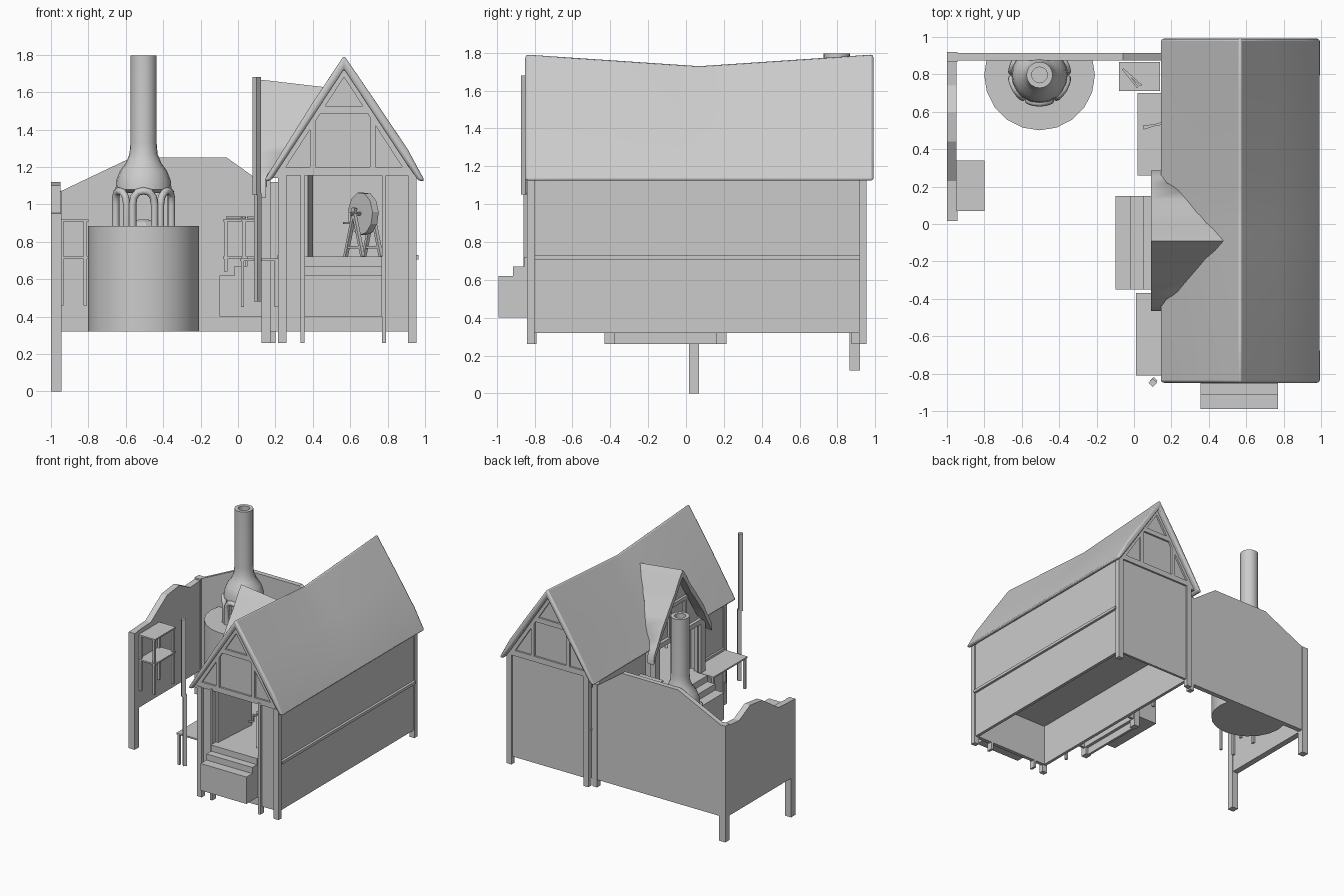
import bpy, bmesh
from math import sin, cos, pi, radians
from mathutils import Vector, Matrix

if "Cube" in bpy.data.objects:
    bpy.data.objects.remove(bpy.data.objects["Cube"])


def loft(name, rings, smooth=False, bevel=0):
    """Skin a solid through closed rings of equal length."""
    bm = bmesh.new()
    vs = [[bm.verts.new(p) for p in r] for r in rings]
    n = len(vs[0])
    for a, b in zip(vs, vs[1:]):
        for i in range(n):
            bm.faces.new((a[i], a[(i + 1) % n], b[(i + 1) % n], b[i]))
    bm.faces.new(vs[0])
    bm.faces.new(vs[-1])
    bmesh.ops.recalc_face_normals(bm, faces=bm.faces)
    me = bpy.data.meshes.new(name)
    bm.to_mesh(me)
    bm.free()
    ob = bpy.data.objects.new(name, me)
    bpy.context.collection.objects.link(ob)
    if bevel:
        m = ob.modifiers.new("Bevel", 'BEVEL')
        m.width, m.segments, m.limit_method = bevel, 2, 'ANGLE'
        m.angle_limit = radians(50)
    if smooth:
        bpy.ops.object.select_all(action='DESELECT')
        bpy.context.view_layer.objects.active = ob
        ob.select_set(True)
        bpy.ops.object.shade_smooth_by_angle(angle=radians(40))
    return ob


def prism_y(name, pts, y0, y1):
    return loft(name, [[(x, y, z) for x, z in pts] for y in (y0, y1)])


def prism_x(name, pts, x0, x1):
    return loft(name, [[(x, y, z) for y, z in pts] for x in (x0, x1)])


def box(name, x0, x1, y0, y1, z0, z1):
    return prism_y(name, [(x0, z0), (x1, z0), (x1, z1), (x0, z1)], y0, y1)


def bar(name, p, q, r, sides=4):
    """Straight rod between two points."""
    p, q = Vector(p), Vector(q)
    rot = (q - p).to_track_quat('Z', 'Y')
    circ = [rot @ Vector((r * cos(2 * pi * i / sides + pi / 4), r * sin(2 * pi * i / sides + pi / 4), 0))
            for i in range(sides)]
    return loft(name, [[c + e for c in circ] for e in (p, q)])


def notch(a0, a1, z0, z1, b0, b1, zb):
    """Wall outline with a doorway open at the top."""
    return [(a0, z0), (a1, z0), (a1, z1), (b1, z1), (b1, zb), (b0, zb), (b0, z1), (a0, z1)]


# House walls and floor
prism_y("front_wall", notch(.23, .94, .32, 1.17, .355, .77, .72), -.82, -.79)
box("back_wall", .23, .94, .92, .94, .32, 1.17)
box("right_wall", .92, .945, -.82, .94, .32, 1.15)
prism_x("left_wall", notch(-.82, .94, .32, 1.19, -.36, .16, .72), .225, .25)
box("floor", .23, .94, -.81, .93, .66, .72)
box("right_rail", .94, .965, -.8, .92, .705, .728)
box("left_rail_front", .21, .23, -.8, -.41, .705, .728)
box("left_rail_back", .21, .23, .2, .92, .705, .728)
for i, x in enumerate((.215, .91)):
    for j, y in enumerate((-.84, .915)):
        box(f"corner_post_{i}{j}", x, x + .045, y, y + .04, .26, 1.16)
for i, x in enumerate((.335, .77)):
    box(f"door_post_{i}", x, x + .02, -.84, -.79, .26, 1.17)
door = box("open_door", 0, .4, -.012, .012, .72, 1.16)
door.matrix_world = Matrix.Translation((.362, -.79, 0)) @ Matrix.Rotation(radians(86), 4, 'Z')

# Timbered gables at both ends
for side, y in (("front", -.82), ("back", .92)):
    ya, yb = y - .015, y + .035
    prism_y(side + "_gable", [(.22, 1.16), (.93, 1.16), (.567, 1.73)], y, y + .02)
    prism_y(side + "_tie_beam", [(.18, 1.155), (.96, 1.155), (.925, 1.2), (.215, 1.2)], ya, yb)
    box(side + "_collar_beam", .41, .725, ya, yb, 1.485, 1.525)
    for s in (-1, 1):
        xc = .56 + s * .16
        box(f"{side}_stud_{s}", xc - .015, xc + .015, ya, yb, 1.2, 1.49)
        prism_y(f"{side}_rafter_{s}", [(.567, 1.735), (.567 + s * .385, 1.14), (.567 + s * .35, 1.14), (.567, 1.68)],
                ya, yb)

# Sagging main roof
outer = [(.138, 1.125), (.25, 1.305), (.39, 1.53), (.567, 1.797), (.76, 1.515), (.91, 1.29), (.999, 1.125)]
inner = [(.965, 1.125), (.88, 1.25), (.567, 1.725), (.27, 1.27), (.175, 1.125)]
rings = []
for y in (-.85, -.6, -.3, -.05, .07, .2, .45, .7, .992):
    sag = .092 * (1 - abs(y - .07) / .92)
    rings.append([(x, y, 1.13 + (z - 1.13) * (1 - sag)) for x, z in outer + inner])
loft("main_roof", rings, smooth=True, bevel=.014)

# Dormer porch on the left side
prism_x("porch_wall", notch(-.41, .2, .32, 1.12, -.36, .16, .72), .15, .18)
for i, y in enumerate((-.42, .17)):
    box(f"porch_side_{i}", .16, .23, y + .015, y + .035, .32, 1.12)
    box(f"porch_post_{i}", .125, .175, y - .01, y + .045, .26, 1.13)
box("porch_floor", .15, .24, -.4, .19, .66, .72)
box("porch_sill", .135, .155, -.4, .19, .26, .4)
prism_x("dormer_gable", [(-.4, 1.12), (.22, 1.12), (-.09, 1.6)], .15, .17)
prism_x("dormer_beam", [(-.415, 1.11), (.235, 1.11), (.205, 1.15), (-.385, 1.15)], .125, .175)
box("dormer_collar", .13, .17, -.21, .03, 1.38, 1.41)
for i, y in enumerate((-.2, .0)):
    box(f"dormer_stud_{i}", .13, .17, y, y + .025, 1.14, 1.38)
half = []
for d, w, b in zip([0, .05, .1, .15, .22, .27, .31, .345, .375],
                   [0, .01, .0, .012, .022, .03, .012, .01, 0],
                   [0, .0, .02, .0, .01, .02, .0, .01, 0]):
    z = 1.67 - 1.54 * d + w
    half.append((d, z, max(.15, .16 + (z - .045 - 1.135) / 1.54 + b)))
rings = []
for s, d, z, xb in [(-1, *h) for h in half[:0:-1]] + [(1, *h) for h in half]:
    y, zb = -.09 + s * d, z - .045 * (1 - d / .375)
    rings.append([(.092, y, z), (xb, y, zb), (xb, y, zb - .055), (.092, y, z - .06)])
loft("dormer_roof", rings, smooth=True)

# Steps at both doors
for i, (e, z0, z1) in enumerate(((.16, .4, .62), (.085, .6, .67), (.025, .65, .72))):
    box(f"front_step_{i}", .355, .77, -.83 - e, -.8, z0, z1)
for i, (x, z0, z1) in enumerate(((-.1, .4, .62), (-.02, .6, .67), (.05, .65, .72))):
    box(f"side_step_{i}", x, .16, -.35, .15, z0, z1)

# Yard walls and their posts
prism_y("yard_back_wall", [(-.98, .32), (.23, .32), (.23, 1.05), (.15, 1.1), (-.06, 1.25), (-.57, 1.25), (-.98, 1.055)],
        .875, .915)
prism_x("yard_left_wall", [(.03, .32), (.9, .32), (.9, 1.06), (.74, 1.05), (.6, 1.12), (.44, 1.1), (.23, .96), (.03, .95)],
        -1, -.95)
box("yard_end_post", -1, -.945, .015, .07, 0, .95)
box("yard_corner_post", -1, -.945, .865, .92, .12, 1.07)
box("yard_house_post", .16, .2, .875, .92, .26, 1.1)


# Two-tier shelves and a bench
def shelf(name, x0, x1, y0, y1, tiers, foot):
    for i, z in enumerate(tiers):
        box(f"{name}_board_{i}", x0, x1, y0, y1, z - .012, z)
    for i, x in enumerate((x0 + .005, x1 - .025)):
        for j, y in enumerate((y0 + .005, y1 - .025)):
            box(f"{name}_leg_{i}{j}", x, x + .018, y, y + .02, foot, tiers[-1] - .01)


shelf("left_shelf", -.955, -.8, .07, .34, (.72, .92), .46)
shelf("house_shelf", .02, .225, .26, .7, (.72, .92), .45)
shelf("corner_shelf", -.08, .14, .71, .865, (.72, .92), .64)
shelf("bench", .01, .22, -.81, -.37, (.71,), .45)
bar("tool_0", (-.06, .83, .93), (.02, .73, .93), .008)
bar("tool_1", (-.05, .82, .93), (.04, .74, .93), .007)
bar("tool_2", (.05, .52, .93), (.18, .54, .93), .008)
bar("tool_3", (.05, .51, .93), (.15, .54, .93), .007)


# Diamond-section pole by the front corner
def diamond(x, y, z, r):
    return [(x + r, y, z), (x, y + r, z), (x - r, y, z), (x, y - r, z)]


loft("pole_lower", [diamond(.105, -.838, z, .02) for z in (.48, 1.06)])
loft("pole_upper", [diamond(.1, -.848, z, .023) for z in (1.05, 1.68)])


# Round forge with hood and chimney, flattened against the yard wall
def circle(r, z, n, cx=-.505, cy=.797):
    return [(cx + r * cos(2 * pi * i / n), min(.9, cy + r * sin(2 * pi * i / n)), z) for i in range(n)]


loft("forge_base", [circle(.296, .32, 20), circle(.296, .885, 20)], smooth=True)
prof = [(.125, 1.06), (.15, 1.08), (.145, 1.13), (.125, 1.18), (.095, 1.22), (.075, 1.27), (.07, 1.33), (.07, 1.795),
        (.042, 1.795), (.042, 1.5)]
loft("hood_and_chimney", [circle(r, z, 20) for r, z in prof], smooth=True)
for k in range(5):
    mid = radians(150 + 60 * k)
    cu = bpy.data.curves.new("hood_arch", 'CURVE')
    cu.dimensions, cu.bevel_depth, cu.bevel_resolution, cu.use_fill_caps = '3D', .02, 2, True
    sp = cu.splines.new('POLY')
    pts = [(-23, .885), (-23, 1.0), (-20, 1.04), (-12, 1.065), (0, 1.072), (12, 1.065), (20, 1.04), (23, 1.0), (23, .885)]
    sp.points.add(len(pts) - 1)
    for p, (a, z) in zip(sp.points, pts):
        t = mid + radians(a)
        p.co = (-.505 + .15 * cos(t), min(.89, .797 + .15 * sin(t)), z, 1)
    bpy.context.collection.objects.link(bpy.data.objects.new(f"hood_arch_{k}", cu))
loft("coals", [circle(.09, .88, 9), circle(.06, .905, 9), circle(.025, .92, 9)])

# Grinding wheel on an A-frame stand inside the doorway
W = Matrix.Translation((.67, -.6, .95)) @ Matrix.Rotation(radians(35), 4, 'Z')


def wp(x, y, z):
    return W @ Vector((x, y, z))


bar("grind_wheel", wp(-.02, 0, 0), wp(.02, 0, 0), .115, 11)
bar("wheel_axle", wp(-.09, 0, 0), wp(.08, 0, 0), .01, 8)
for i, x in enumerate((-.06, .06)):
    for s in (-1, 1):
        bar(f"stand_leg_{i}{s}", wp(x, s * .08, -.23), wp(x, -s * .01, .03), .013)
    bar(f"stand_brace_{i}", wp(x, -.065, -.18), wp(x, .065, -.18), .01)
bar("crank_arm", wp(-.09, 0, .01), wp(-.09, 0, -.05), .008)
bar("crank_handle", wp(-.09, 0, -.05), wp(-.13, 0, -.05), .008)
